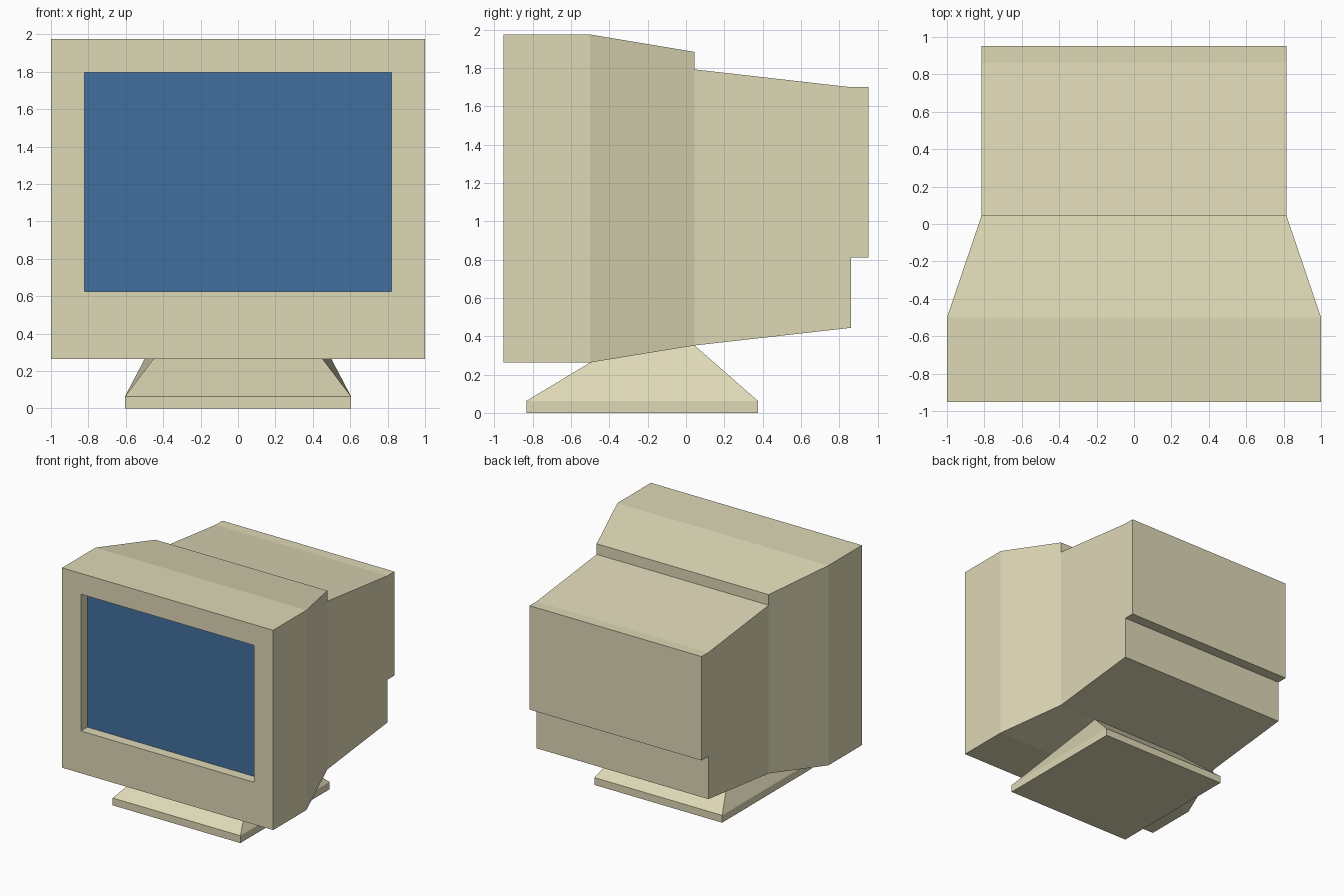
import bpy, bmesh

if "Cube" in bpy.data.objects:
    bpy.data.objects.remove(bpy.data.objects["Cube"])


def material(name, color):
    m = bpy.data.materials.new(name)
    m.diffuse_color = (*color, 1)
    m.use_nodes = True
    m.node_tree.nodes["Principled BSDF"].inputs["Base Color"].default_value = m.diffuse_color
    return m


beige = material("beige_plastic", (0.73, 0.69, 0.47))
blue = material("blue_glass", (0.055, 0.162, 0.352))


def loft(name, rings, mat):
    """Bridge rings of equal point count into a closed, flat-shaded solid."""
    bm = bmesh.new()
    loops = [[bm.verts.new(p) for p in ring] for ring in rings]
    for a, b in zip(loops, loops[1:]):
        for i in range(len(a)):
            j = (i + 1) % len(a)
            bm.faces.new((a[i], a[j], b[j], b[i]))
    bm.faces.new(loops[0])
    bm.faces.new(loops[-1])
    bmesh.ops.recalc_face_normals(bm, faces=bm.faces)
    mesh = bpy.data.meshes.new(name)
    bm.to_mesh(mesh)
    bm.free()
    mesh.materials.append(mat)
    obj = bpy.data.objects.new(name, mesh)
    bpy.context.collection.objects.link(obj)
    return obj


def upright(y, hw, z0, z1):
    """Rectangle facing the front, at depth y."""
    return [(-hw, y, z0), (hw, y, z0), (hw, y, z1), (-hw, y, z1)]


def level(hw, y0, z0, y1, z1):
    """Rectangle seen from above, optionally tilted from front to back."""
    return [(-hw, y0, z0), (hw, y0, z0), (hw, y1, z1), (-hw, y1, z1)]


# Front housing: recess floor, opening, bezel, straight part, taper
loft("front_housing", [
    upright(-0.862, 0.82, 0.625, 1.797),
    upright(-0.953, 0.82, 0.625, 1.797),
    upright(-0.953, 1.0, 0.263, 1.975),
    upright(-0.5, 1.0, 0.263, 1.975),
    upright(0.045, 0.815, 0.352, 1.884),
], beige)

# Screen in the recess
loft("screen", [upright(-0.866, 0.82, 0.625, 1.797),
                upright(-0.86, 0.82, 0.625, 1.797)], blue)

# Rear shell: side profile with a notch at the lower back
profile = [(0.045, 0.352), (0.861, 0.444), (0.861, 0.81), (0.953, 0.81),
           (0.953, 1.70), (0.861, 1.70), (0.045, 1.793)]
loft("rear_shell", [[(x, y, z) for y, z in profile] for x in (-0.815, 0.815)], beige)

# Stand: flat plate, then a foot sloping up to the underside of the housing
loft("stand", [
    level(0.605, -0.832, 0, 0.375, 0),
    level(0.605, -0.832, 0.063, 0.375, 0.063),
    level(0.453, -0.5, 0.263, 0.045, 0.352),
], beige)
